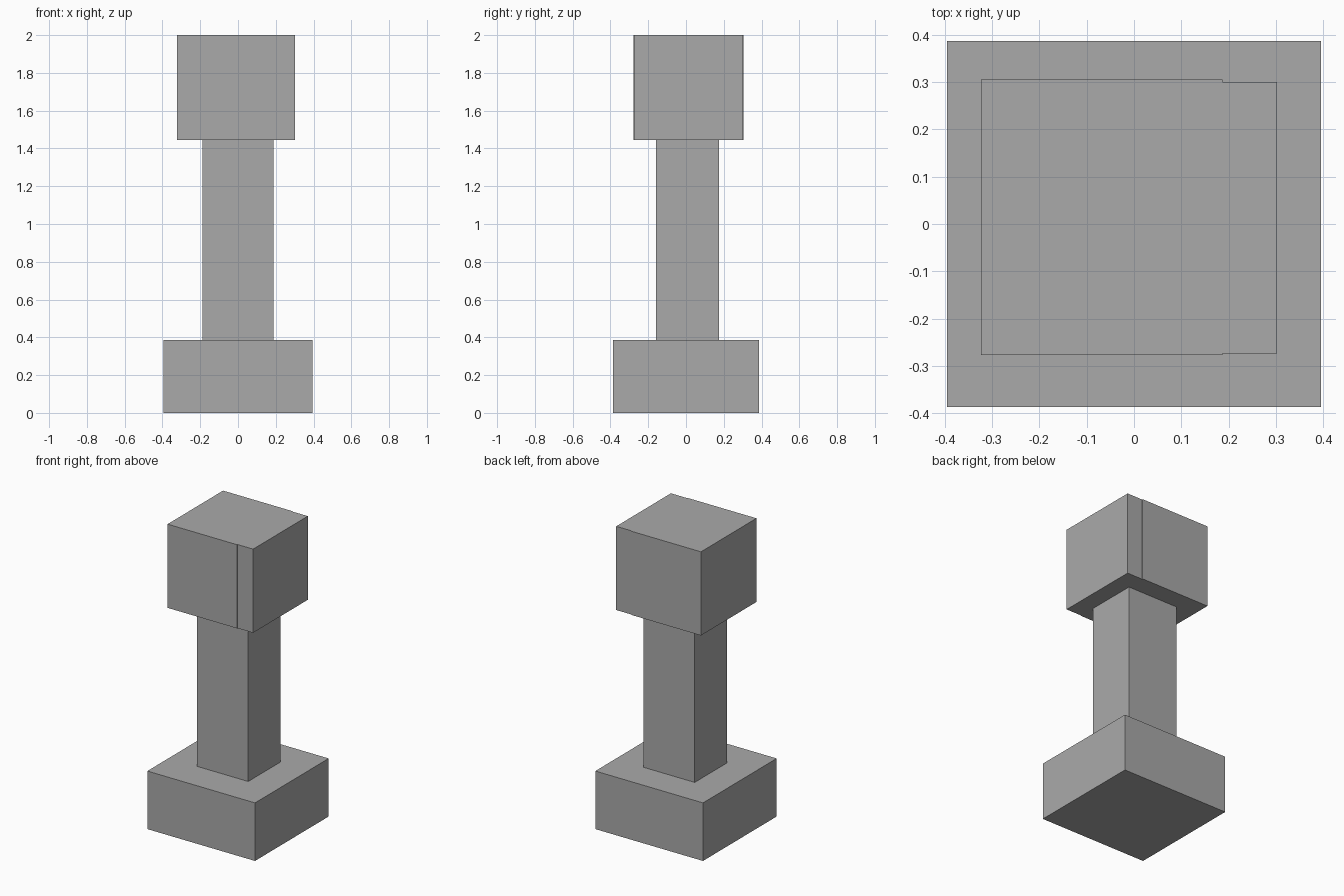
import bpy
import bmesh

# Remove the default object
cube = bpy.data.objects.get("Cube")
if cube:
    bpy.data.objects.remove(cube, do_unlink=True)

# Single plain material
COLOR = (0.4, 0.4, 0.4, 1.0)
grey = bpy.data.materials.new("plain_grey")
grey.use_nodes = True
grey.diffuse_color = COLOR
grey.node_tree.nodes["Principled BSDF"].inputs["Base Color"].default_value = COLOR


def prism(name, outline, z0, z1):
    """Extrude a counter-clockwise outline from z0 up to z1."""
    bm = bmesh.new()
    face = bm.faces.new([bm.verts.new((x, y, z0)) for x, y in outline])
    result = bmesh.ops.extrude_face_region(bm, geom=[face], use_keep_orig=True)
    for v in result["geom"]:
        if isinstance(v, bmesh.types.BMVert):
            v.co.z = z1
    bmesh.ops.recalc_face_normals(bm, faces=bm.faces[:])
    mesh = bpy.data.meshes.new(name)
    bm.to_mesh(mesh)
    bm.free()
    mesh.materials.append(grey)
    obj = bpy.data.objects.new(name, mesh)
    bpy.context.collection.objects.link(obj)
    return obj


def rect(x0, x1, y0, y1):
    return [(x0, y0), (x1, y0), (x1, y1), (x0, y1)]


# Square foot block
prism("base", rect(-0.395, 0.395, -0.386, 0.386), 0, 0.385)

# Slim shaft between the blocks
prism("shaft", rect(-0.187, 0.187, -0.16, 0.176), 0.385, 1.445)

# Top block, stepped in slightly along its left edge
prism("head", [(-0.323, -0.277), (0.187, -0.277), (0.187, -0.273), (0.302, -0.273),
               (0.302, 0.3), (0.187, 0.3), (0.187, 0.305), (-0.323, 0.305)], 1.445, 2.0)
